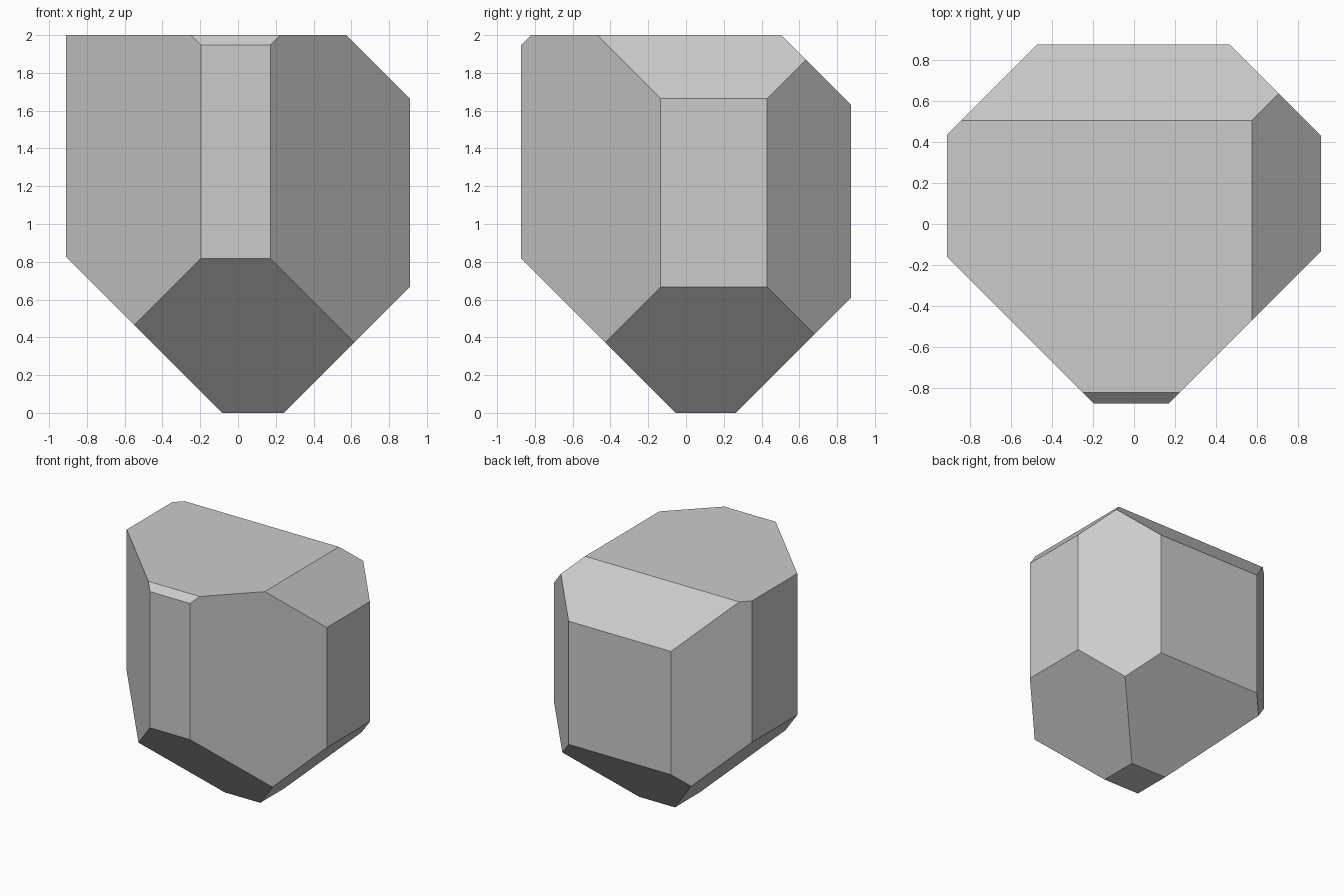
import bpy, bmesh
from mathutils import Vector, Matrix

if "Cube" in bpy.data.objects:
    bpy.data.objects.remove(bpy.data.objects["Cube"])

# Faceted block: a box with its edges planed off at 45 degrees
bm = bmesh.new()
bmesh.ops.create_cube(bm, size=1, matrix=Matrix.Translation((0, 0, 1))
                      @ Matrix.Diagonal((1.82, 1.746, 2, 1)))


def plane_off(normal, offset):
    """Keep the side where normal . p <= offset and cap the cut."""
    n = Vector(normal)
    cut = bmesh.ops.bisect_plane(
        bm, geom=bm.verts[:] + bm.edges[:] + bm.faces[:], dist=1e-5,
        plane_co=n * (offset / n.length_squared), plane_no=n, clear_outer=True)
    edges = [e for e in cut["geom_cut"] if isinstance(e, bmesh.types.BMEdge)]
    bmesh.ops.holes_fill(bm, edges=edges, sides=0)


cuts = [
    # upright corners
    ((-1, -1, 0), 1.07), ((1, -1, 0), 1.044), ((1, 1, 0), 1.34), ((-1, 1, 0), 1.346),
    # bottom edges
    ((0, -1, -1), 0.055), ((0, 1, -1), 0.265), ((1, 0, -1), 0.243), ((-1, 0, -1), 0.084),
    # top edges
    ((0, -1, 1), 2.821), ((0, 1, 1), 2.504), ((1, 0, 1), 2.574),
]
for normal, offset in cuts:
    plane_off(normal, offset)

bmesh.ops.recalc_face_normals(bm, faces=bm.faces[:])
mesh = bpy.data.meshes.new("faceted_block")
bm.to_mesh(mesh)
bm.free()
bpy.context.collection.objects.link(bpy.data.objects.new("faceted_block", mesh))
